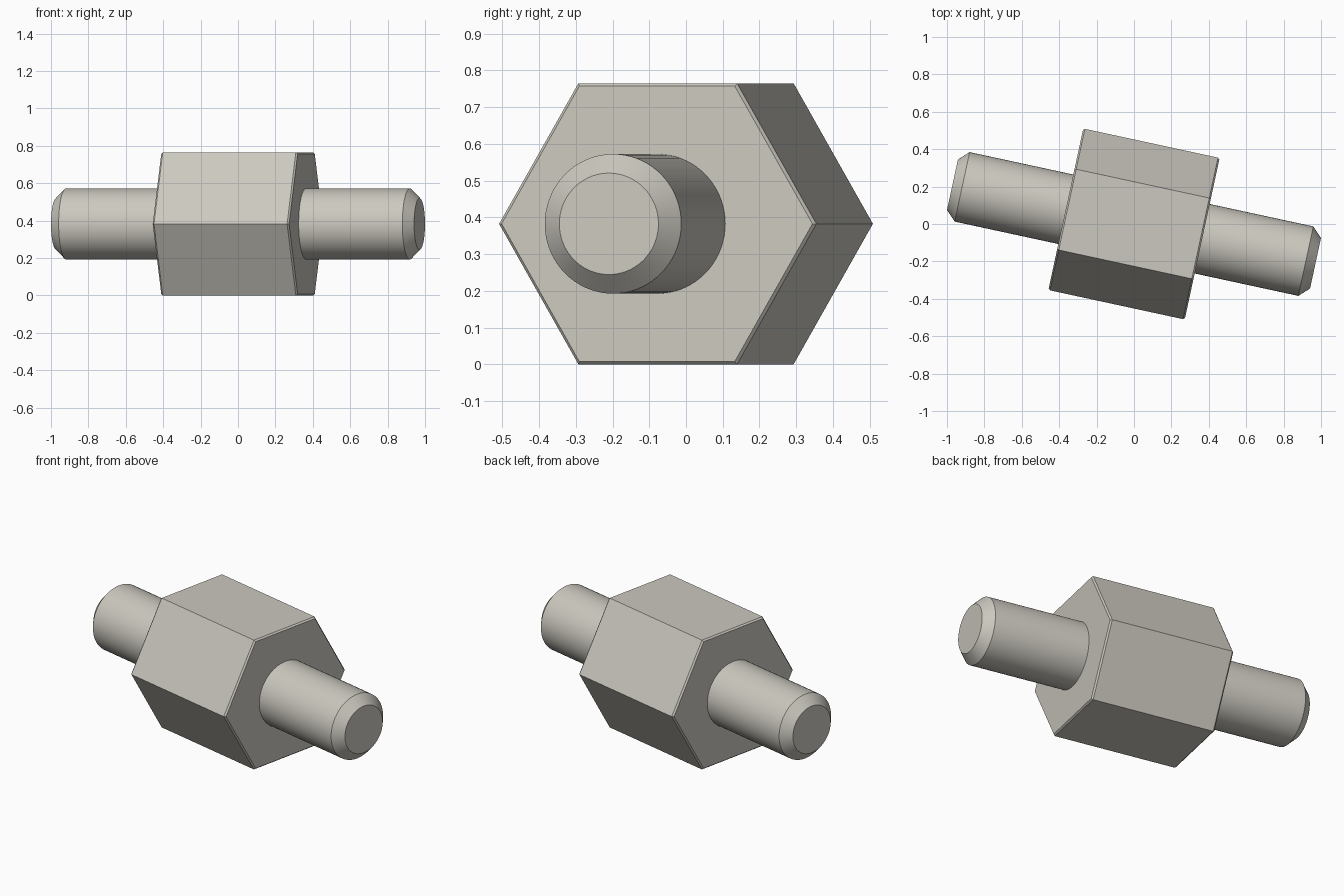
import bpy, bmesh
from math import cos, sin, pi, radians
from mathutils import Matrix

cube = bpy.data.objects.get("Cube")
if cube:
    bpy.data.objects.remove(cube, do_unlink=True)

AXIS_HEIGHT = 0.3825
HEX_RADIUS = 0.4417
HEX_HALF = 0.373
placement = Matrix.Translation((0, 0, AXIS_HEIGHT)) @ Matrix.Rotation(radians(-12.2), 4, "Z")

steel = bpy.data.materials.new("warm_grey_steel")
steel.use_nodes = True
colour = (0.60, 0.58, 0.52, 1)
steel.diffuse_color = colour
steel.node_tree.nodes["Principled BSDF"].inputs["Base Color"].default_value = colour


def turned_part(name, stations, sides, smooth=False):
    """Closed solid along the axis from (position, radius) stations."""
    bm = bmesh.new()
    rings = []
    for x, r in stations:
        angles = [2 * pi * i / sides for i in range(sides)]
        rings.append([bm.verts.new((x, r * cos(a), r * sin(a))) for a in angles])
    for a, b in zip(rings, rings[1:]):
        for i in range(sides):
            j = (i + 1) % sides
            bm.faces.new((a[i], a[j], b[j], b[i]))
    bm.faces.new(rings[0])
    bm.faces.new(rings[-1])
    bmesh.ops.recalc_face_normals(bm, faces=bm.faces)
    bm.transform(placement)
    mesh = bpy.data.meshes.new(name)
    bm.to_mesh(mesh)
    bm.free()
    mesh.materials.append(steel)
    obj = bpy.data.objects.new(name, mesh)
    bpy.context.collection.objects.link(obj)
    if smooth:
        bpy.ops.object.select_all(action="DESELECT")
        obj.select_set(True)
        bpy.context.view_layer.objects.active = obj
        bpy.ops.object.shade_smooth_by_angle(angle=radians(30))
    return obj


# Hexagonal body with a fine chamfer around both ends
inset = HEX_RADIUS - 0.009
shoulder = HEX_HALF - 0.009
turned_part("hex_body", [(-HEX_HALF, inset), (-shoulder, HEX_RADIUS),
                         (shoulder, HEX_RADIUS), (HEX_HALF, inset)], 6)

# Round studs with chamfered tips, one per side
for name, side in (("left_stud", 1), ("right_stud", -1)):
    profile = [(HEX_HALF - 0.005, 0.19), (0.94, 0.19), (0.993, 0.138)]
    turned_part(name, [(side * x, r) for x, r in profile], 72, smooth=True)
